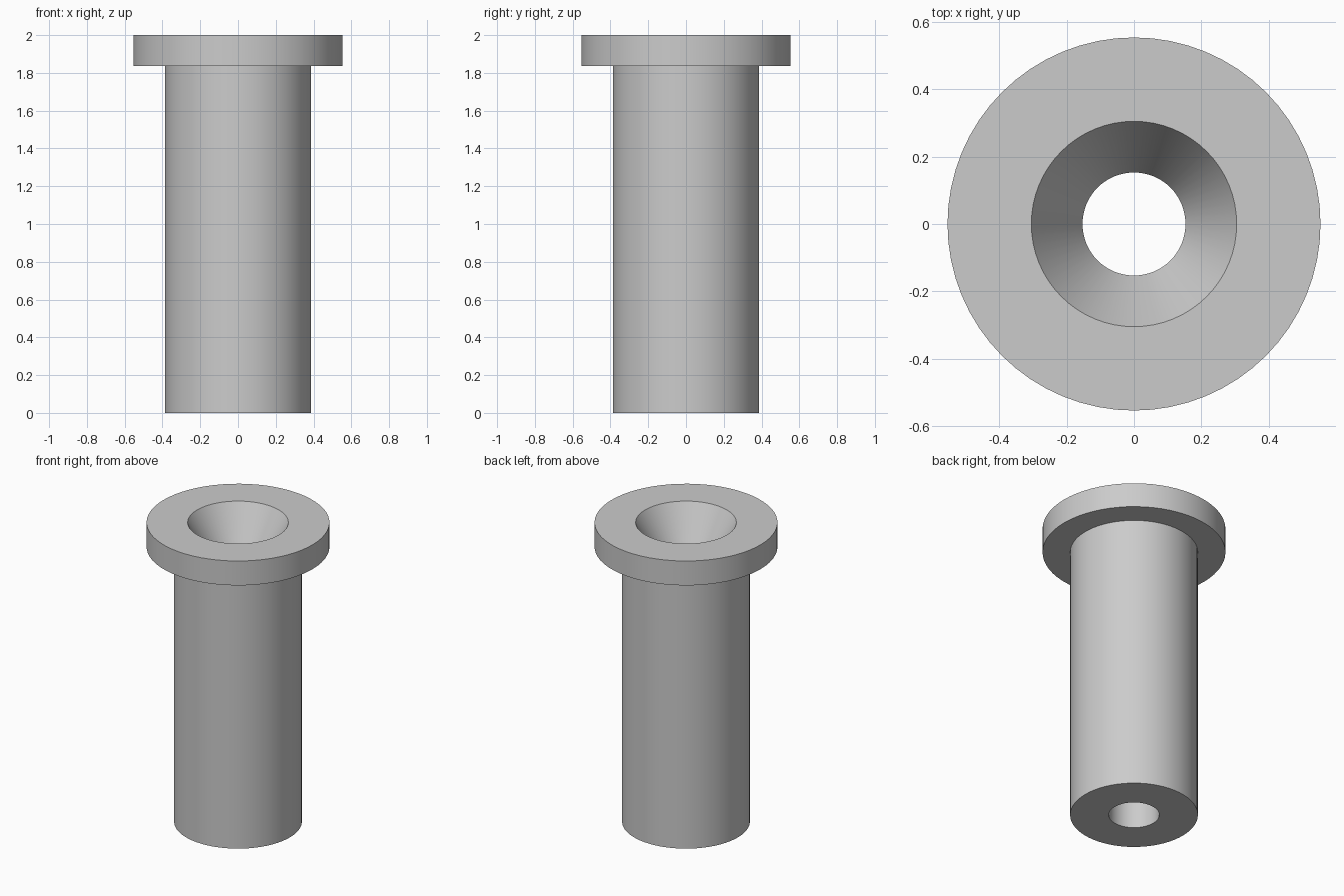
import bpy
import bmesh
import math

cube = bpy.data.objects.get("Cube")
if cube:
    bpy.data.objects.remove(cube, do_unlink=True)

SEGMENTS = 64
HEIGHT = 2.0
FLANGE_RADIUS, FLANGE_BOTTOM = 0.554, 1.837
BODY_RADIUS = 0.387
BORE_RADIUS = 0.153
SINK_RADIUS, SINK_DEPTH = 0.305, 0.265

# Plain grey metal
grey = bpy.data.materials.new("grey_metal")
grey.use_nodes = True
colour = (0.6, 0.6, 0.6, 1.0)
grey.diffuse_color = colour
grey.node_tree.nodes["Principled BSDF"].inputs["Base Color"].default_value = colour


def lathe(name, profile, material):
    """Revolve a closed (radius, height) profile around the z axis."""
    bm = bmesh.new()
    rings = []
    for radius, z in profile:
        ring = []
        for i in range(SEGMENTS):
            a = math.tau * i / SEGMENTS
            ring.append(bm.verts.new((radius * math.cos(a), radius * math.sin(a), z)))
        rings.append(ring)
    for k, low in enumerate(rings):
        high = rings[(k + 1) % len(rings)]
        for i in range(SEGMENTS):
            j = (i + 1) % SEGMENTS
            bm.faces.new((low[i], low[j], high[j], high[i]))
    bmesh.ops.recalc_face_normals(bm, faces=bm.faces)
    mesh = bpy.data.meshes.new(name)
    bm.to_mesh(mesh)
    bm.free()
    mesh.materials.append(material)
    obj = bpy.data.objects.new(name, mesh)
    bpy.context.collection.objects.link(obj)
    bpy.ops.object.select_all(action='DESELECT')
    obj.select_set(True)
    bpy.context.view_layer.objects.active = obj
    bpy.ops.object.shade_smooth_by_angle(angle=math.radians(25))
    return obj


# Sleeve with a top flange, a through bore and a countersunk mouth
lathe("flanged_bushing", [
    (BORE_RADIUS, 0),
    (BODY_RADIUS, 0),
    (BODY_RADIUS, FLANGE_BOTTOM),
    (FLANGE_RADIUS, FLANGE_BOTTOM),
    (FLANGE_RADIUS, HEIGHT),
    (SINK_RADIUS, HEIGHT),
    (BORE_RADIUS, HEIGHT - SINK_DEPTH),
], grey)
